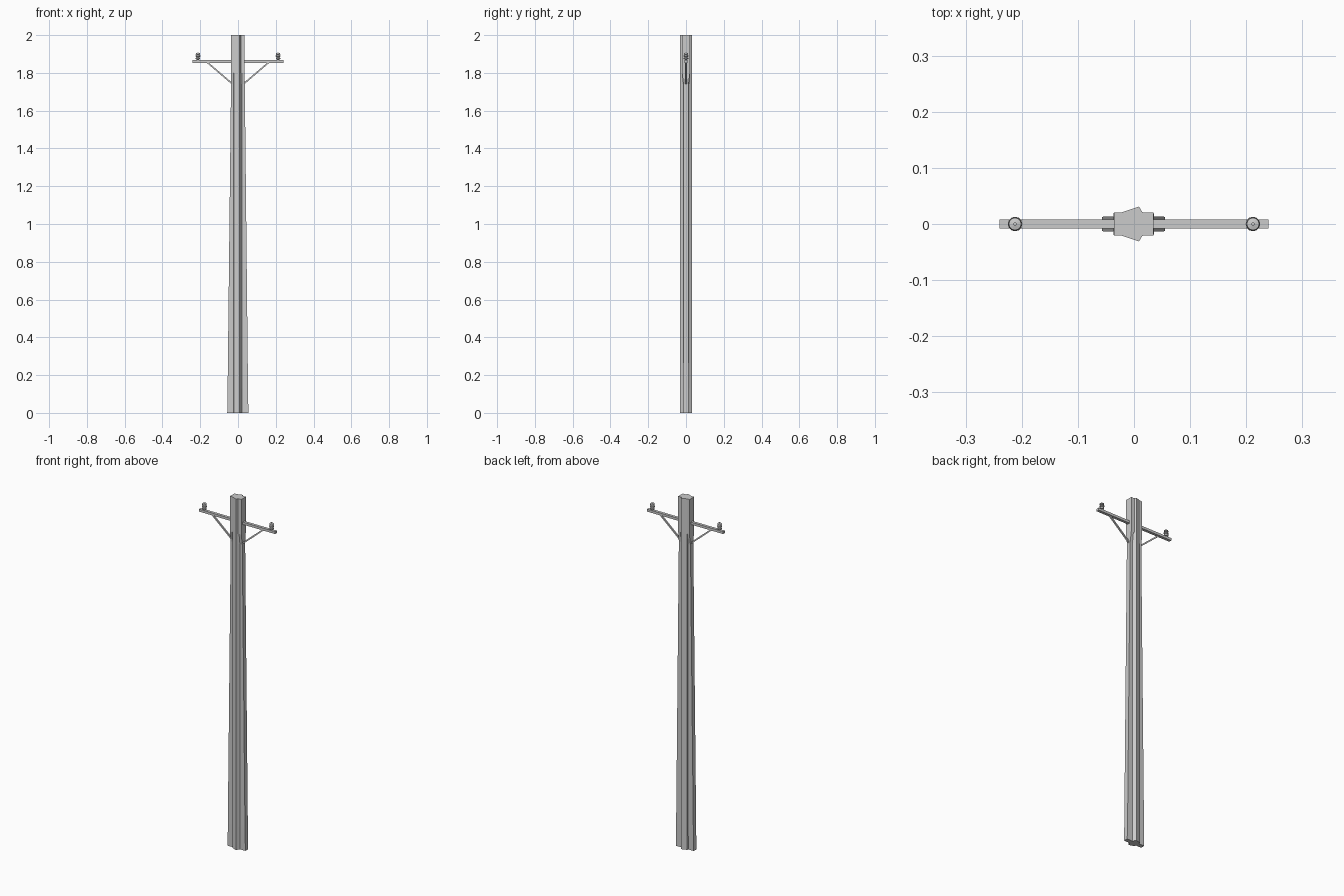
import bpy, bmesh, math
from mathutils import Vector

if "Cube" in bpy.data.objects:
    bpy.data.objects.remove(bpy.data.objects["Cube"])


def make(name, bm):
    bmesh.ops.recalc_face_normals(bm, faces=bm.faces)
    me = bpy.data.meshes.new(name)
    bm.to_mesh(me)
    bm.free()
    ob = bpy.data.objects.new(name, me)
    bpy.context.collection.objects.link(ob)
    return ob


def loft(name, rings):
    bm = bmesh.new()
    rows = [[bm.verts.new(p) for p in r] for r in rings]
    n = len(rows[0])
    for a, b in zip(rows, rows[1:]):
        for i in range(n):
            j = (i + 1) % n
            bm.faces.new((a[i], a[j], b[j], b[i]))
    bm.faces.new(rows[0][::-1])
    bm.faces.new(rows[-1])
    return make(name, bm)


def bar(name, a, b, wy, wt):
    # rectangular bar between two points in the xz plane
    a, b = Vector(a), Vector(b)
    d = (b - a).normalized()
    side, up = Vector((0, wy / 2, 0)), Vector((-d.z, 0, d.x)) * wt / 2
    return loft(name, [[p + side + up, p - side + up, p - side - up, p + side - up]
                       for p in (a, b)])


# Pole: central ridged column with thinner tapered flanges, full block at the head
def section(z, xl, xr, w):
    half = [(xl, w), (-0.023, w), (-0.021, 0.021), (0.009, 0.031),
            (0.015, 0.021), (0.021, w), (xr, w)]
    return [(x, y, z) for x, y in half] + [(x, -y, z) for x, y in half[::-1]]


loft("pole", [section(0, -0.057, 0.055, 0.012),
              section(0.13, -0.055, 0.053, 0.013),
              section(1.74, -0.037, 0.036, 0.013),
              section(1.80, -0.036, 0.035, 0.0205),
              section(2.0, -0.036, 0.035, 0.0205)])

# Cross arm
bar("cross_arm", (-0.24, 0, 1.860), (0.24, 0, 1.860), 0.016, 0.014)

# Ribbed insulator outline: radius, height
PROFILE = [(0.005, 1.865), (0.005, 1.871), (0.012, 1.873), (0.012, 1.879),
           (0.007, 1.881), (0.007, 1.884), (0.013, 1.886), (0.013, 1.891),
           (0.007, 1.893), (0.007, 1.896), (0.012, 1.898), (0.011, 1.904),
           (0.003, 1.906), (0.003, 1.909)]
SIDES = 12

for s, side in ((-1, "left"), (1, "right")):
    # Diagonal braces
    bar(side + "_brace", (s * 0.03, 0, 1.742), (s * 0.163, 0, 1.856), 0.008, 0.008)
    # Insulators
    loft(side + "_insulator",
         [[(s * 0.212 + r * math.cos(2 * math.pi * i / SIDES),
            r * math.sin(2 * math.pi * i / SIDES), z) for i in range(SIDES)]
          for r, z in PROFILE])
